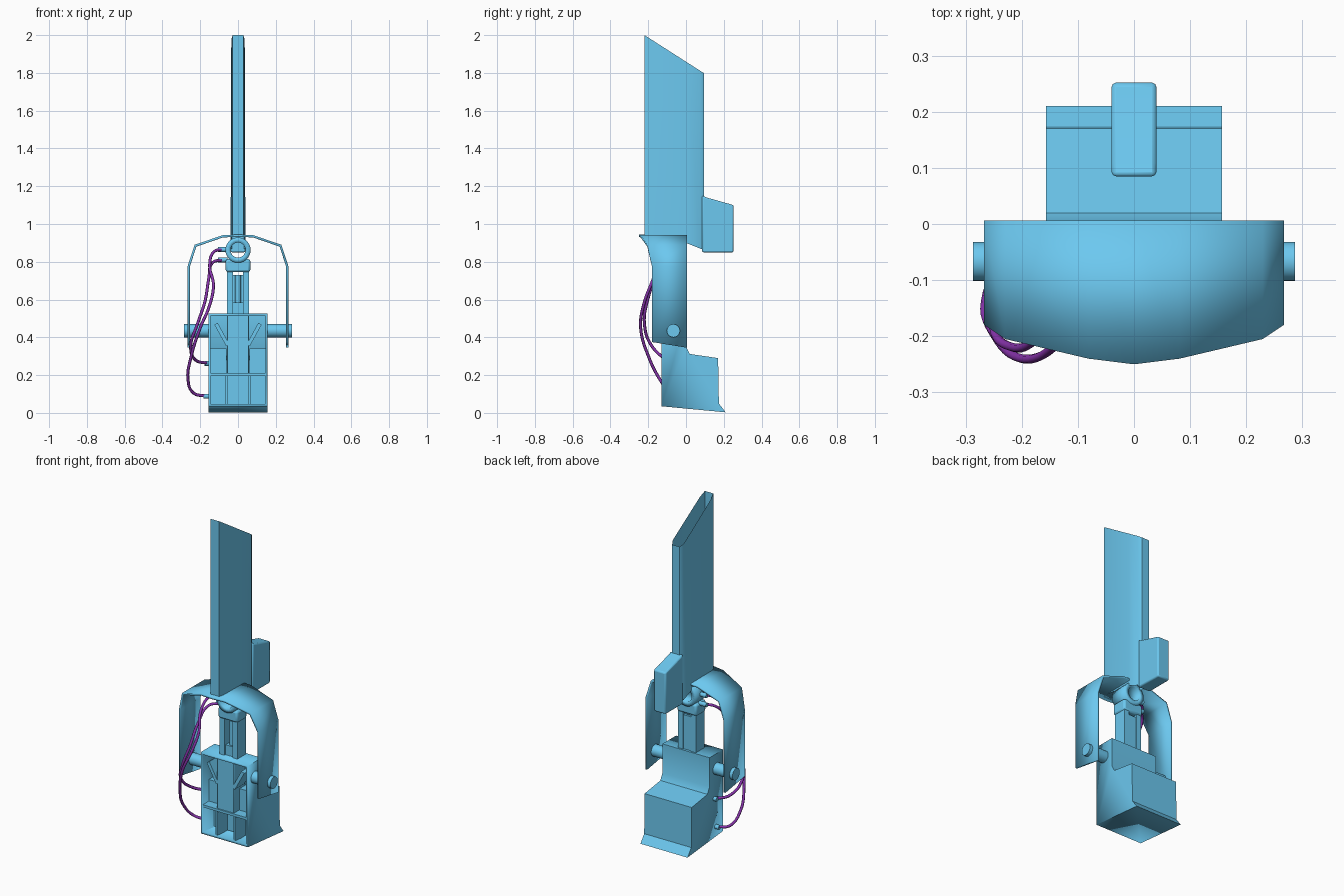
import bpy, bmesh, math
from mathutils import Vector

if "Cube" in bpy.data.objects:
    bpy.data.objects.remove(bpy.data.objects["Cube"])


def material(name, colour):
    m = bpy.data.materials.new(name)
    m.diffuse_color = colour
    m.use_nodes = True
    m.node_tree.nodes["Principled BSDF"].inputs["Base Color"].default_value = m.diffuse_color
    return m


blue = material("light_blue", (0.15, 0.58, 0.87, 1))
purple = material("purple", (0.25, 0.035, 0.42, 1))


def finish(name, bm, thick=0, bevel=0, offset=-1, mat=blue):
    bmesh.ops.recalc_face_normals(bm, faces=bm.faces)
    me = bpy.data.meshes.new(name)
    bm.to_mesh(me)
    bm.free()
    me.materials.append(mat)
    ob = bpy.data.objects.new(name, me)
    bpy.context.collection.objects.link(ob)
    if thick:
        m = ob.modifiers.new("wall", 'SOLIDIFY')
        m.thickness, m.offset, m.use_even_offset = thick, offset, True
    if bevel:
        m = ob.modifiers.new("bevel", 'BEVEL')
        m.width, m.segments, m.limit_method = bevel, 2, 'ANGLE'
    bpy.ops.object.select_all(action='DESELECT')
    ob.select_set(True)
    bpy.context.view_layer.objects.active = ob
    bpy.ops.object.shade_smooth_by_angle(angle=math.radians(35))
    return ob


def box(name, x0, x1, y0, y1, z0, z1, bevel=0, tilt=0):
    bm = bmesh.new()
    bmesh.ops.create_cube(bm, size=1)
    for v in bm.verts:
        v.co = Vector((v.co.x * (x1 - x0), v.co.y * (y1 - y0), v.co.z * (z1 - z0)))
    ob = finish(name, bm, bevel=bevel)
    ob.location = ((x0 + x1) / 2, (y0 + y1) / 2, (z0 + z1) / 2)
    ob.rotation_euler.y = tilt
    return ob


def cylinder(name, centre, r, length, axis, caps=True, thick=0, segs=20, mat=blue):
    bm = bmesh.new()
    bmesh.ops.create_cone(bm, cap_ends=caps, segments=segs, radius1=r, radius2=r, depth=length)
    ob = finish(name, bm, thick=thick, mat=mat)
    ob.location = centre
    if axis == 'x':
        ob.rotation_euler.y = math.pi / 2
    elif axis == 'y':
        ob.rotation_euler.x = math.pi / 2
    return ob


def extrude(name, prof, half, skip=(), thick=0, bevel=0):
    """Side profile (y, z) extruded across x; skipped edges stay open."""
    bm = bmesh.new()
    a = [bm.verts.new((-half, y, z)) for y, z in prof]
    b = [bm.verts.new((half, y, z)) for y, z in prof]
    bm.faces.new(a)
    bm.faces.new(b[::-1])
    n = len(prof)
    for i in range(n):
        if i not in skip:
            j = (i + 1) % n
            bm.faces.new((a[i], b[i], b[j], a[j]))
    return finish(name, bm, thick, bevel)


# Blade: hollow upright tube, open at the slanted top and at the bottom
half = [(-0.028, -0.22), (-0.035, -0.185), (-0.037, 0.0), (-0.037, 0.075), (-0.025, 0.096)]
loop = half + [(-x, y) for x, y in half[::-1]]
bm = bmesh.new()
low = [bm.verts.new((x, y, 0.93 if y < -0.01 else 0.90 - y * 0.4)) for x, y in loop]
top = [bm.verts.new((x, y, 2.0 - (y + 0.22) * 0.64)) for x, y in loop]
for i in range(len(loop)):
    j = (i + 1) % len(loop)
    bm.faces.new((low[i], low[j], top[j], top[i]))
finish("blade", bm)

# Counterweight block behind the blade
extrude("blade_block", [(0.085, 1.15), (0.11, 1.14), (0.252, 1.10), (0.252, 0.85), (0.085, 0.85)],
        0.04, bevel=0.008)

# Yoke: curved strap over the neck with a flared front edge
stations = [(0.0, 0.938, -0.25), (0.08, 0.935, -0.24), (0.225, 0.885, -0.205),
            (0.261, 0.775, -0.18), (0.261, 0.36, -0.18)]
path = [(-x, z, y) for x, z, y in stations[:0:-1]] + stations
bm = bmesh.new()
rows = []
for x, z, yf in path:
    d = 0.015 if z < 0.4 else 0
    rows.append((bm.verts.new((x, 0.006, z - d)), bm.verts.new((x, yf, z + d))))
for (a, b), (c, d) in zip(rows, rows[1:]):
    bm.faces.new((a, b, d, c))
finish("yoke", bm, thick=0.012, offset=0)

# Body: stepped shell, open at the front
extrude("body_shell", [(-0.13, 0.035), (0.21, 0.003), (0.174, 0.05), (0.17, 0.29), (0.02, 0.312),
                       (0.0, 0.35), (0.0, 0.525), (-0.13, 0.525)], 0.157, skip=(7,), thick=0.012)

# Body interior: shelf, column, dividers, side boxes and braces
box("body_shelf", -0.15, 0.15, -0.128, 0.0, 0.195, 0.21)
box("body_column", -0.057, 0.057, -0.12, -0.01, 0.205, 0.517, bevel=0.004)
box("lower_back_panel", -0.15, 0.15, -0.02, -0.01, 0.04, 0.2)
for s, side in ((-1, "left"), (1, "right")):
    box("lower_divider_" + side, s * 0.06 - 0.005, s * 0.06 + 0.005, -0.12, -0.01, 0.04, 0.2)
    box("side_box_" + side, s * 0.105 - 0.045, s * 0.105 + 0.045, -0.07, -0.012, 0.205, 0.34)
    box("brace_" + side, s * 0.085 - 0.01, s * 0.085 + 0.01, -0.12, -0.03, 0.35, 0.48,
        tilt=s * 0.5)
    # Pivot pin through the yoke arm
    cylinder("pivot_pin_" + side, (s * 0.219, -0.067, 0.435), 0.035, 0.136, 'x')
    # Neck fork plate
    box("neck_plate_" + side, s * 0.043 - 0.016, s * 0.043 + 0.016, -0.09, -0.01, 0.515, 0.765)

# Neck: cross pieces, slotted core, collar and through-bored barrel
box("neck_lower_bridge", -0.03, 0.03, -0.08, -0.015, 0.515, 0.585)
box("neck_back_web", -0.03, 0.03, -0.03, -0.015, 0.58, 0.73)
cylinder("neck_rod", (0, -0.055, 0.65), 0.015, 0.16, 'z')
box("neck_collar", -0.065, 0.065, -0.10, -0.005, 0.745, 0.815, bevel=0.012)
cylinder("neck_barrel", (0, -0.053, 0.862), 0.067, 0.11, 'y', caps=False, thick=0.027, segs=24)

# Purple cables and their sockets
cables = {
    "upper_cable": [(-0.08, -0.05, 0.865), (-0.125, -0.08, 0.855), (-0.15, -0.14, 0.78),
                    (-0.13, -0.185, 0.68), (-0.15, -0.225, 0.57), (-0.2, -0.24, 0.45),
                    (-0.25, -0.195, 0.29), (-0.265, -0.14, 0.18), (-0.235, -0.085, 0.105),
                    (-0.165, -0.06, 0.088)],
    "lower_cable": [(-0.08, -0.05, 0.81), (-0.135, -0.09, 0.795), (-0.155, -0.16, 0.71),
                    (-0.175, -0.205, 0.59), (-0.215, -0.22, 0.47), (-0.25, -0.185, 0.36),
                    (-0.225, -0.1, 0.28), (-0.16, -0.045, 0.262)],
}
for name, pts in cables.items():
    cu = bpy.data.curves.new(name, 'CURVE')
    cu.dimensions = '3D'
    cu.bevel_depth, cu.bevel_resolution, cu.resolution_u = 0.008, 2, 6
    sp = cu.splines.new('BEZIER')
    sp.bezier_points.add(len(pts) - 1)
    for p, co in zip(sp.bezier_points, pts):
        p.co = co
        p.handle_left_type = p.handle_right_type = 'AUTO'
    cu.materials.append(purple)
    bpy.context.collection.objects.link(bpy.data.objects.new(name, cu))
    for end, p, length in (("top", pts[0], 0.05), ("bottom", pts[-1], 0.035)):
        cylinder(name + "_socket_" + end, p, 0.013, length, 'x', segs=12)
